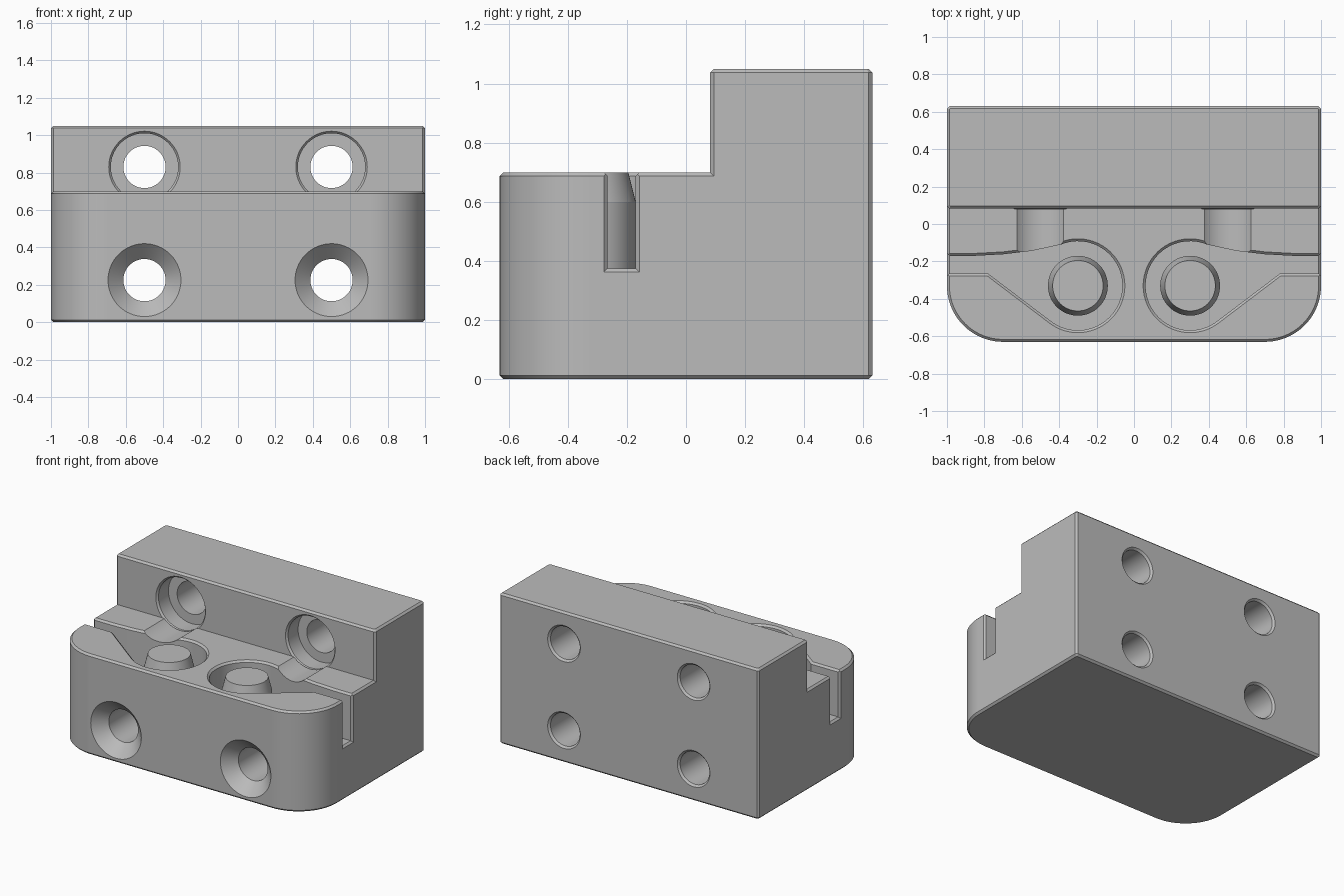
import bpy, bmesh
from math import sin, cos, radians
from mathutils import Vector

cube = bpy.data.objects.get("Cube")
if cube:
    bpy.data.objects.remove(cube, do_unlink=True)

C = 0.013  # edge chamfer size

grey = bpy.data.materials.new("light grey")
grey.use_nodes = True
grey.diffuse_color = (0.5, 0.5, 0.5, 1)
grey.node_tree.nodes["Principled BSDF"].inputs["Base Color"].default_value = (0.5, 0.5, 0.5, 1)


def loft(name, rings):
    """Closed solid through rings of equal point count."""
    bm = bmesh.new()
    loops = [[bm.verts.new(p) for p in ring] for ring in rings]
    n = len(loops[0])
    for a, b in zip(loops, loops[1:]):
        for i in range(n):
            j = (i + 1) % n
            bm.faces.new((a[i], a[j], b[j], b[i]))
    bm.faces.new(loops[0])
    bm.faces.new(loops[-1])
    bmesh.ops.recalc_face_normals(bm, faces=bm.faces)
    mesh = bpy.data.meshes.new(name)
    bm.to_mesh(mesh)
    bm.free()
    mesh.materials.append(grey)
    obj = bpy.data.objects.new(name, mesh)
    bpy.context.collection.objects.link(obj)
    return obj


def arc(cx, cy, r, a0, a1, n):
    steps = [radians(a0 + (a1 - a0) * i / n) for i in range(n + 1)]
    return [(cx + r * cos(a), cy + r * sin(a)) for a in steps]


def offset(pts, d):
    """Move a counter-clockwise outline outwards by d with mitred corners."""
    out = []
    for i, p in enumerate(pts):
        p, a, b = Vector(p), Vector(pts[i - 1]), Vector(pts[(i + 1) % len(pts)])
        e, f = (p - a).normalized(), (b - p).normalized()
        n1, n2 = Vector((e.y, -e.x)), Vector((f.y, -f.x))
        out.append(tuple(p + (n1 + n2) * d / (1 + n1.dot(n2))))
    return out


def prism(name, outline, levels):
    """Stack an outline over (height, offset) levels."""
    return loft(name, [[(x, y, z) for x, y in offset(outline, d)] for z, d in levels])


def bore(name, x, z, profile):
    """Turned shape along y from (radius, y) pairs."""
    return loft(name, [[(x + u, y, z + v) for u, v in arc(0, 0, r, 0, 354.375, 63)]
                       for r, y in profile])


def combine(target, other, operation):
    mod = target.modifiers.new("combine", "BOOLEAN")
    mod.operation, mod.solver, mod.object = operation, "EXACT", other
    bpy.context.view_layer.objects.active = target
    bpy.ops.object.modifier_apply(modifier=mod.name)
    bpy.data.objects.remove(other, do_unlink=True)


# Base with rounded front corners and chamfered back corners
back = 0.63
back_corners = [(1, back - C), (1 - C, back), (C - 1, back), (-1, back - C)]
base = arc(-0.7, -0.33, 0.3, 180, 270, 20) + arc(0.7, -0.33, 0.3, 270, 360, 20) + back_corners
body = prism("clamp_body", base, [(0, -C), (C, 0), (0.7 - C, 0), (0.7, -C)])

# Raised rear block
step = 0.082
block = back_corners + [(-1, step + C), (C - 1, step), (1 - C, step), (1, step + C)]
combine(body, prism("rear_block", block, [(0.4, 0), (1.05 - C, 0), (1.05, -C)]), "UNION")

# Pocket outline: round well, angled front wall, curved back wall, side slot
pocket = [(0.78, -0.265), (1.05, -0.265), (1.05, -0.17), (0.85, -0.17), (0.7, -0.162),
          (0.55, -0.144), (0.45, -0.123)] + arc(0.3, -0.33, 0.238, 68, 306.9, 48)

for s in (1, -1):
    outline = pocket if s > 0 else [(-x, y) for x, y in reversed(pocket)]
    combine(body, prism("pocket_cutter", outline,
                        [(0.375, 0), (0.7 - C, 0), (0.7, C), (0.75, C)]), "DIFFERENCE")

    # Chamfer around the slot mouth on the side face
    mouth = []
    for x, d in ((1 - C, 0), (1, C), (1.05, C)):
        y0, y1, z0 = -0.265 - d, -0.17 + d, 0.375 - d
        mouth.append([(s * x, y0, z0), (s * x, y1, z0), (s * x, y1, 0.75), (s * x, y0, 0.75)])
    combine(body, loft("mouth_cutter", mouth), "DIFFERENCE")

    # Through holes: countersunk below, counterbored with a ledge channel above
    through = [(0.113, back - C), (0.113 + C, back), (0.113 + C, 0.7)]
    combine(body, bore("lower_hole_cutter", s * 0.5, 0.225,
                       [(0.195, -0.7), (0.195, -0.63), (0.113, -0.548)] + through), "DIFFERENCE")
    combine(body, bore("upper_hole_cutter", s * 0.5, 0.83,
                       [(0.18, -0.2), (0.18, step - 0.002), (0.192, step - 0.001),
                        (0.18, step + C), (0.18, 0.205), (0.113, 0.205)] + through), "DIFFERENCE")

    # Tapered post standing in the well
    side = "left" if s > 0 else "right"
    loft(side + "_post", [[(x, y, z) for x, y in arc(s * 0.3, -0.33, r, 0, 354.375, 63)]
                          for r, z in ((0.16, 0.36), (0.16, 0.6), (0.135, 0.7))])

# Smooth the round walls, keep the edges crisp
for obj in (body, bpy.data.objects["left_post"], bpy.data.objects["right_post"]):
    bpy.ops.object.select_all(action="DESELECT")
    obj.select_set(True)
    bpy.context.view_layer.objects.active = obj
    bpy.ops.object.shade_smooth_by_angle(angle=radians(12))
    weighted = obj.modifiers.new("weighted_normals", "WEIGHTED_NORMAL")
    weighted.keep_sharp = True
